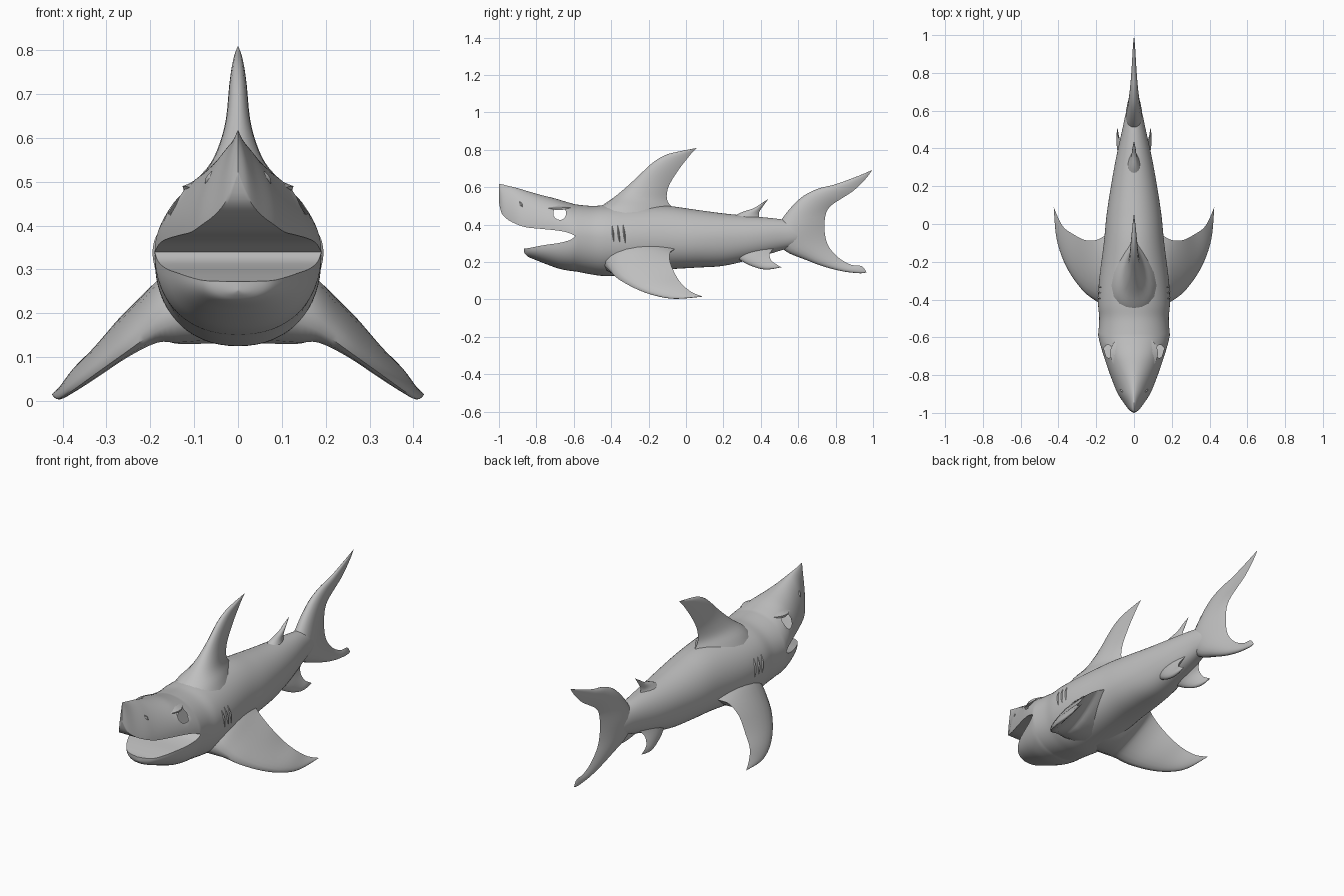
import bpy, bmesh, math
from mathutils import Vector
from mathutils.bvhtree import BVHTree

if "Cube" in bpy.data.objects:
    bpy.data.objects.remove(bpy.data.objects["Cube"])

grey = bpy.data.materials.new("skin grey")
grey.diffuse_color = (0.52, 0.52, 0.52, 1)
grey.use_nodes = True
grey.node_tree.nodes["Principled BSDF"].inputs["Base Color"].default_value = grey.diffuse_color


def spline(rows, sub):
    """Smoothly resample a table of rows."""
    out = []
    for i in range(len(rows) - 1):
        a, b = rows[max(i - 1, 0)], rows[i]
        c, d = rows[i + 1], rows[min(i + 2, len(rows) - 1)]
        for k in range(sub):
            t = k / sub
            out.append([q + 0.5 * t * (r - p + t * (2 * p - 5 * q + 4 * r - s + t * (3 * (q - r) + s - p)))
                        for p, q, r, s in zip(a, b, c, d)])
    return out + [list(rows[-1])]


def grid(bm, rows, closed=False):
    """Skin a list of equally long point rows."""
    vs = [[bm.verts.new(p) for p in r] for r in rows]
    n = len(rows[0])
    for r, q in zip(vs, vs[1:]):
        for k in range(n if closed else n - 1):
            j = (k + 1) % n
            bm.faces.new((r[k], r[j], q[j], q[k]))
    return vs


def clean(bm):
    bmesh.ops.remove_doubles(bm, verts=bm.verts, dist=0.0002)
    bmesh.ops.dissolve_degenerate(bm, edges=bm.edges, dist=0.0001)
    bmesh.ops.recalc_face_normals(bm, faces=bm.faces)


def finish(name, bm, mirror=False, angle=50):
    me = bpy.data.meshes.new(name)
    bm.to_mesh(me)
    bm.free()
    me.materials.append(grey)
    ob = bpy.data.objects.new(name, me)
    bpy.context.collection.objects.link(ob)
    if mirror:
        ob.modifiers.new("mirror", 'MIRROR').use_axis[0] = True
    bpy.ops.object.select_all(action='DESELECT')
    ob.select_set(True)
    bpy.context.view_layer.objects.active = ob
    bpy.ops.object.shade_smooth_by_angle(angle=math.radians(angle))
    return ob


# Body stations: y, top, middle, bottom, half width
trunk = [(-.59, .508, .34, .15, .19), (-.5, .50, .335, .133, .184), (-.42, .505, .33, .125, .19),
         (-.3, .505, .32, .135, .185), (-.1, .50, .32, .16, .16), (.05, .48, .32, .17, .145),
         (.2, .46, .325, .18, .122), (.35, .445, .33, .215, .095), (.5, .43, .345, .26, .062),
         (.6, .41, .345, .29, .04), (.72, .345, .345, .345, 0)]
# Upper jaw: y, top, lip, half width
snout = [(-1, .618, .52, 0), (-.985, .616, .46, .025), (-.95, .607, .425, .052), (-.9, .595, .40, .085),
         (-.85, .58, .385, .107), (-.78, .56, .378, .133), (-.7, .54, .37, .16), (-.64, .522, .36, .178),
         (-.59, .508, .34, .19)]
# Lower jaw: y, bottom, lip, half width
jaw = [(-.865, .252, .272, 0), (-.857, .24, .273, .045), (-.84, .226, .275, .08), (-.8, .21, .283, .112),
       (-.75, .19, .292, .138), (-.68, .165, .302, .164), (-.62, .153, .318, .182), (-.59, .15, .34, .19)]


def arc(y, end, mid, w, e, m=32):
    """Half a cross-section, from the right edge over (or under) to the left."""
    pts = []
    for k in range(m + 1):
        c, s = math.cos(math.pi * k / m), abs(math.sin(math.pi * k / m))
        pts.append((math.copysign(max(w, 0) * abs(c) ** (2 / e), c), y, mid + (end - mid) * s ** (2 / e)))
    return pts


def top_power(y):
    return 1.5 + .5 * min(max((y + .95) / .25, 0), 1)


# Body with open mouth
bm = bmesh.new()
t, s, j = spline(trunk, 6), spline(snout, 4), spline(jaw, 4)
grid(bm, [arc(y, z, lip, w, top_power(y)) for y, z, lip, w in s]
     + [arc(y, z, mid, w, 2) for y, z, mid, b, w in t[1:]])
grid(bm, [arc(y, z, lip, w, 2.2) for y, z, lip, w in j]
     + [arc(y, b, mid, w, 2.2) for y, z, mid, b, w in t[1:]])
# Palate and mouth floor
for rows in (s, j):
    grid(bm, [[(w * k / 4, y, lip) for k in range(-4, 5)] for y, z, lip, w in rows])
clean(bm)
skin = BVHTree.FromBMesh(bm)

# Open eye sockets
eye_y, eye_z, eye_r = -.675, .46, .035
near = [f for f in bm.faces if abs(f.calc_center_median().x) > .08
        and math.hypot(f.calc_center_median().y - eye_y, f.calc_center_median().z - eye_z) < eye_r - .004]
bmesh.ops.delete(bm, geom=near, context='FACES')
for v in bm.verts:
    d = Vector((v.co.y - eye_y, v.co.z - eye_z))
    if v.is_boundary and abs(v.co.x) > .08 and 0 < d.length < .07:
        d = d.normalized() * eye_r
        v.co.y, v.co.z = eye_y + d.x, eye_z + d.y
finish("body", bm)


# Fins: sections of lead point, trailing point, half thickness
def fin(name, sections, mirror=False, k=10):
    rows = spline(sections, 4)
    mids = [(Vector(r[:3]) + Vector(r[3:6])) / 2 for r in rows]
    out, n = [], Vector((1, 0, 0))
    for i, r in enumerate(rows):
        a, b = Vector(r[:3]), Vector(r[3:6])
        span = mids[min(i + 1, len(rows) - 1)] - mids[max(i - 1, 0)]
        cross = (b - a).cross(span)
        if cross.length > 1e-6:
            n = cross.normalized()
        u = [(1 - math.cos(math.pi * q / k)) / 2 for q in range(k + 1)]
        side = [(a.lerp(b, q), n * (2.6 * math.sqrt(q) * (1 - q) * max(r[6], 0))) for q in u]
        out.append([p + h for p, h in side] + [p - h for p, h in side[-2:0:-1]])
    bm = bmesh.new()
    vs = grid(bm, out, True)
    bm.faces.new(vs[0])
    clean(bm)
    finish(name, bm, mirror)


def upright(rows):
    return [(0, a, b, 0, c, d, h) for a, b, c, d, h in rows]


fin("dorsal_fin", upright([
    (-.5, .45, 0, .43, .13), (-.45, .50, -.07, .49, .10), (-.38, .55, -.10, .53, .062),
    (-.32, .60, -.10, .58, .04), (-.26, .655, -.08, .63, .027), (-.18, .73, -.035, .70, .02),
    (-.11, .772, 0, .745, .014), (-.03, .793, .03, .782, .008), (.058, .81, .058, .81, 0)]))
fin("rear_dorsal_fin", upright([
    (.2, .41, .46, .39, .06), (.29, .463, .40, .43, .025), (.36, .487, .39, .462, .013),
    (.4, .512, .413, .50, .008), (.44, .537, .44, .537, 0)]))
fin("tail_fin", upright([
    (.965, .145, .965, .145, 0), (.93, .14, .94, .178, .006), (.84, .15, .885, .185, .01),
    (.74, .175, .82, .22, .015), (.64, .212, .768, .275, .024), (.53, .26, .746, .33, .036),
    (.47, .34, .74, .40, .045), (.52, .44, .75, .465, .036), (.61, .54, .78, .505, .026),
    (.7, .59, .84, .545, .018), (.8, .616, .9, .585, .012), (.92, .66, .965, .65, .006),
    (.995, .692, .995, .692, 0)]))
fin("pectoral_fin", [
    (.06, -.46, .20, .06, -.02, .30, .10), (.15, -.43, .175, .15, -.06, .27, .075),
    (.2, -.405, .15, .2, -.085, .25, .045), (.26, -.36, .108, .26, -.085, .20, .028),
    (.33, -.27, .058, .32, -.055, .13, .02), (.38, -.17, .022, .37, -.02, .08, .014),
    (.41, -.06, .004, .40, .03, .04, .008), (.425, .09, .015, .425, .09, .015, 0)], True)
fin("pelvic_fin", [
    (.03, .22, .26, .03, .50, .30, .04), (.06, .29, .21, .06, .45, .25, .022),
    (.074, .36, .175, .08, .455, .21, .013), (.083, .43, .16, .088, .48, .19, .009),
    (.088, .51, .172, .088, .51, .172, 0)], True)


# Small raised folds that follow the skin, from one side point (y, z) to another
def fold(name, ends, half, height):
    bm = bmesh.new()
    for a, b in ends:
        a, b = Vector(a), Vector(b)
        across = (b - a).orthogonal().normalized()
        rows = []
        for i in range(9):
            row = []
            for q in (-1, 0, 1):
                f = math.sin(math.pi * i / 8)
                p = a.lerp(b, i / 8) + across * q * half * f
                hit, normal, _, _ = skin.ray_cast(Vector((1, p.x, p.y)), Vector((-1, 0, 0)))
                out = height * f if q == 0 else -.001
                row.append(hit + Vector((out, 0, 0)))
            rows.append(row)
        grid(bm, rows)
    clean(bm)
    finish(name, bm, True, 25)


fold("gill_slits", [((y - .006, .40), (y + .006, .30)) for y in (-.39, -.36, -.33)], .006, .006)
fold("brow_ridge", [((-.74, .488), (-.61, .492))], .012, .014)
fold("nostril", [((-.89, .525), (-.875, .495))], .008, .006)
